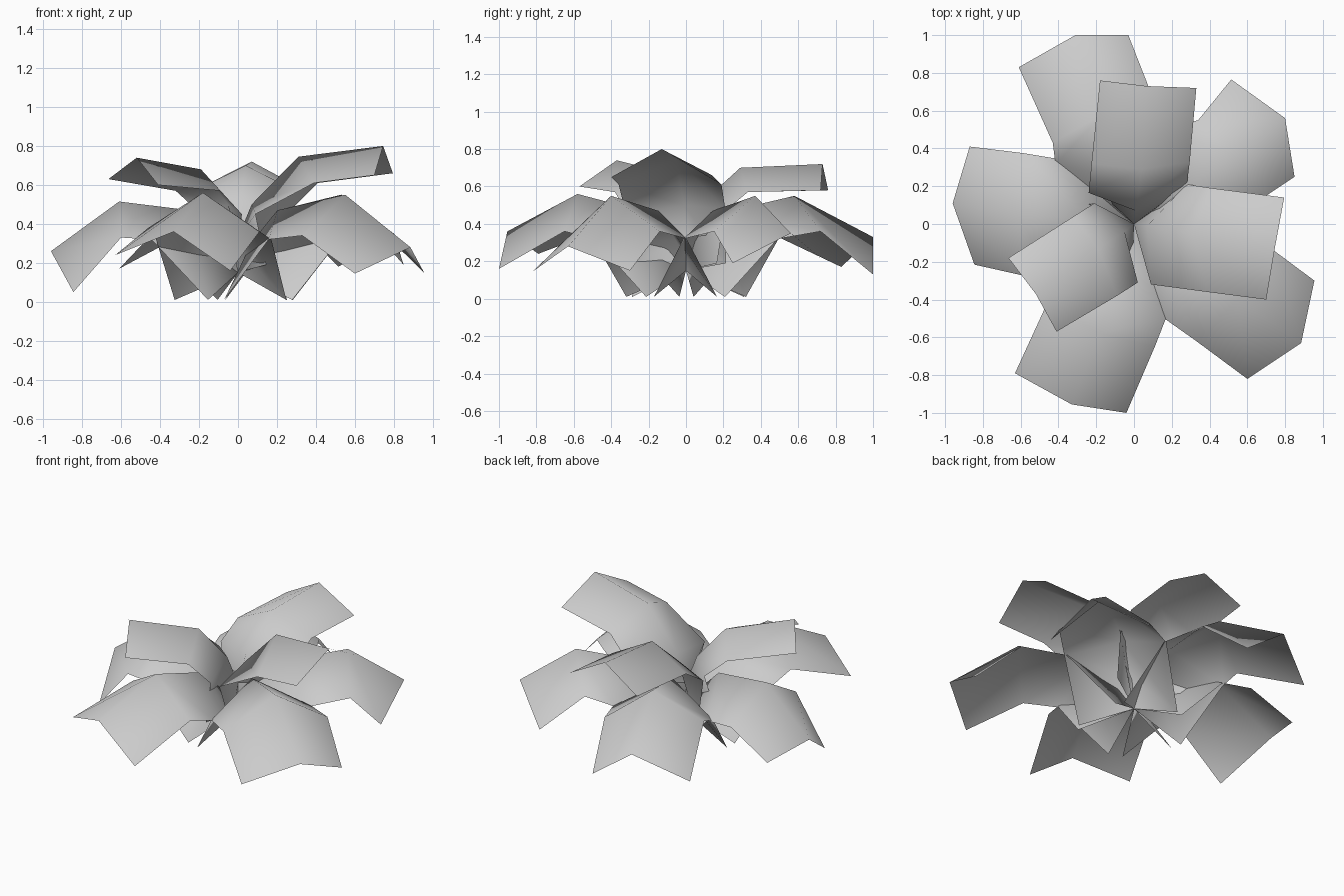
import bpy
from mathutils import Vector

if "Cube" in bpy.data.objects:
    bpy.data.objects.remove(bpy.data.objects["Cube"])

grey = bpy.data.materials.new("petal_grey")
grey.diffuse_color = (0.6, 0.6, 0.6, 1)
grey.use_nodes = True
grey.node_tree.nodes["Principled BSDF"].inputs["Base Color"].default_value = grey.diffuse_color

BASE = (0, 0, 0.15)


def petal(name, rows):
    """Three-point rows lofted outward from the shared base point."""
    verts = [BASE] + [p for row in rows for p in row]
    faces = [(0, 2, 1), (0, 3, 2)]
    for r in range(len(rows) - 1):
        a = 1 + 3 * r
        for c in (a, a + 1):
            faces.append((c, c + 1, c + 4, c + 3))
    me = bpy.data.meshes.new(name)
    me.from_pydata([tuple(v) for v in verts], [], faces)
    me.materials.append(grey)
    me.polygons.foreach_set("use_smooth", [True] * len(me.polygons))
    ob = bpy.data.objects.new(name, me)
    bpy.context.collection.objects.link(ob)


def cross_row(toward, half, edge, ridge):
    """Left, ridge, right points across a direction; edge and ridge are (r, z)."""
    d = Vector((toward[0], toward[1], 0)).normalized()
    s = Vector((-d.y, d.x, 0)) * half
    lo = d * edge[0] + Vector((0, 0, edge[1]))
    hi = d * ridge[0] + Vector((0, 0, ridge[1]))
    return [lo + s, hi, lo - s]


# upper petals: throat, fold and tip rows, each left, ridge, right
upper = {
    "upper_petal_back": ([(-.24, .165, .47), (.01, .07, .50), (.28, .21, .47)],
                         [(-.225, .32, .57), (.04, .29, .70), (.295, .33, .57)],
                         [(-.18, .76, .58), (.07, .73, .72), (.33, .72, .58)]),
    "upper_petal_right": ([(.28, .21, .48), (.07, -.01, .50), (.09, -.32, .45)],
                          [(.41, .19, .61), (.31, -.05, .745), (.39, -.36, .61)],
                          [(.795, .14, .66), (.745, -.13, .80), (.70, -.40, .65)]),
    "upper_petal_left": ([(.02, -.31, .45), (-.05, -.04, .50), (-.21, .11, .47)],
                         [(-.09, -.38, .57), (-.19, -.13, .68), (-.32, .04, .57)],
                         [(-.41, -.57, .60), (-.52, -.37, .74), (-.665, -.18, .63)]),
}
for name, (throat, fold, tip) in upper.items():
    root = cross_row(tip[1], 0.25, (0.19, 0.19), (0.0, 0.33))
    petal(name, [root, throat, fold, tip])

# lower petals, drooping: fold and tip rows
lower = {
    "lower_petal_back": ([(-.43, .43, .36), (-.17, .58, .55), (.08, .72, .36)],
                         [(-.61, .83, .17), (-.31, 1.0, .33), (-.03, 1.0, .13)]),
    "lower_petal_back_right": ([(.34, .55, .36), (.53, .37, .55), (.70, .15, .36)],
                               [(.515, .765, .18), (.80, .56, .35), (.85, .25, .19)]),
    "lower_petal_front_right": ([(.74, -.14, .36), (.55, -.40, .55), (.33, -.62, .34)],
                                [(.955, -.30, .15), (.885, -.63, .28), (.60, -.82, .145)]),
    "lower_petal_front": ([(.11, -.65, .36), (-.18, -.58, .56), (-.46, -.42, .38)],
                          [(-.04, -1.0, .16), (-.33, -.955, .36), (-.63, -.79, .24)]),
    "lower_petal_left": ([(-.60, -.27, .33), (-.61, .05, .515), (-.585, .375, .34)],
                         [(-.845, -.215, .05), (-.96, .11, .26), (-.87, .41, .20)]),
}
for name, (fold, tip) in lower.items():
    root = cross_row(fold[1], 0.30, (0.13, 0.01), (0.09, 0.31))
    throat = cross_row(fold[1], 0.31, (0.42, 0.32), (0.25, 0.47))
    petal(name, [root, throat, fold, tip])
